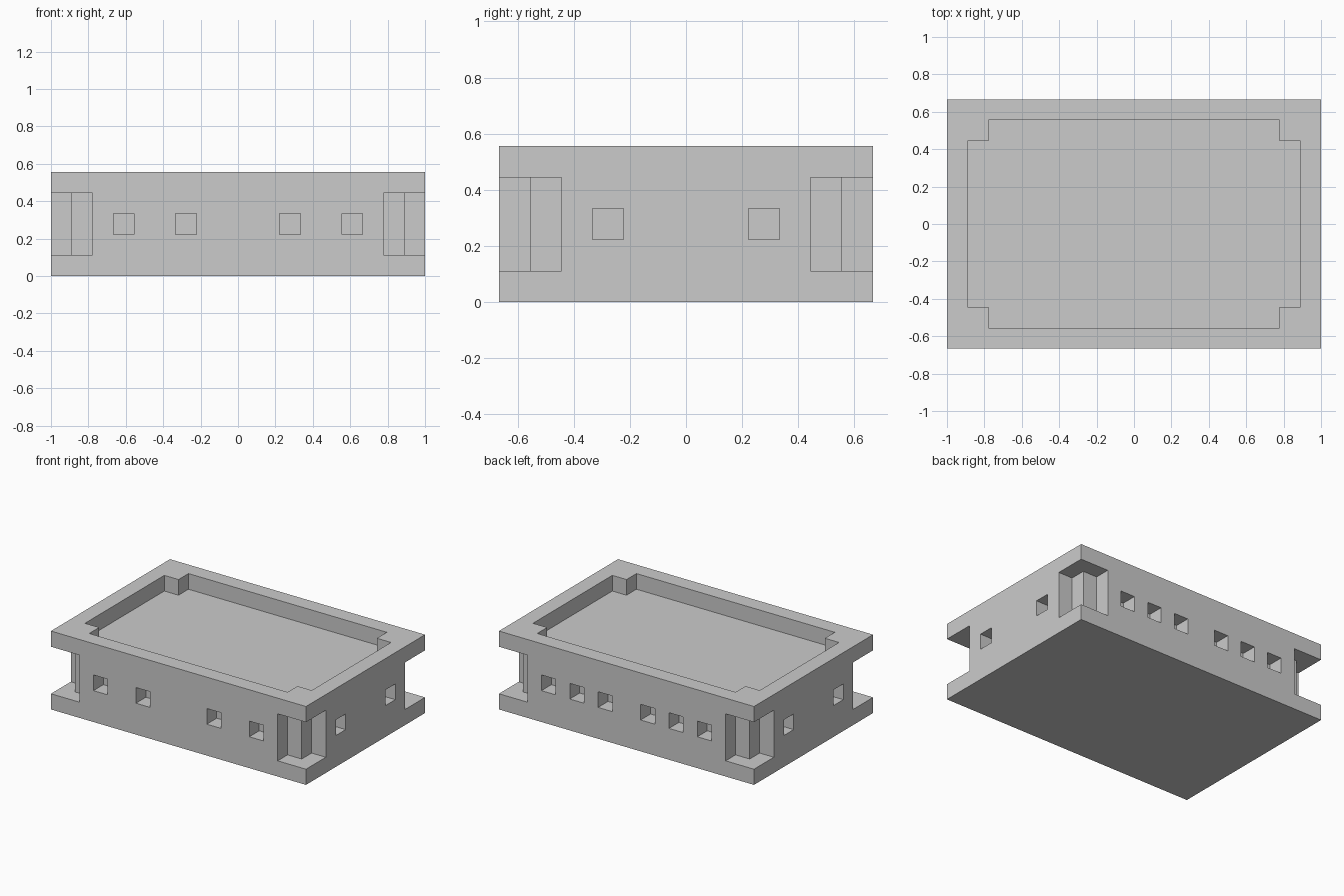
import bpy, bmesh

if "Cube" in bpy.data.objects:
    bpy.data.objects.remove(bpy.data.objects["Cube"])

U = 1 / 9  # module: the tray is 18 x 12 x 5 modules


def add_prism(bm, pts, z0, z1):
    """Extrude an xy outline (in modules) from z0 to z1."""
    face = bm.faces.new([bm.verts.new((x * U, y * U, z0 * U)) for x, y in pts])
    ext = bmesh.ops.extrude_face_region(bm, geom=[face])["geom"]
    verts = [v for v in ext if isinstance(v, bmesh.types.BMVert)]
    bmesh.ops.translate(bm, verts=verts, vec=(0, 0, (z1 - z0) * U))


def rect(x0, x1, y0, y1):
    return [(x0, y0), (x1, y0), (x1, y1), (x0, y1)]


def make(name, prisms):
    bm = bmesh.new()
    for p in prisms:
        add_prism(bm, *p)
    bmesh.ops.recalc_face_normals(bm, faces=bm.faces)
    me = bpy.data.meshes.new(name)
    bm.to_mesh(me)
    bm.free()
    ob = bpy.data.objects.new(name, me)
    bpy.context.collection.objects.link(ob)
    return ob


def carve(target, name, prisms):
    cutter = make(name, prisms)
    cutter.hide_render = True
    mod = target.modifiers.new(name, 'BOOLEAN')
    mod.operation, mod.solver, mod.object = 'DIFFERENCE', 'EXACT', cutter
    bpy.context.view_layer.objects.active = target
    bpy.ops.object.modifier_apply(modifier=mod.name)
    bpy.data.objects.remove(cutter)


# Solid block
body = make("container_body", [(rect(-9, 9, -6, 6), 0, 5)])

# Stepped recess at each vertical corner
step = [(7, 7), (7, 5), (8, 5), (8, 4), (10, 4), (10, 7)]
carve(body, "corner_recess",
      [([(sx * x, sy * y) for x, y in step], 1, 4)
       for sx in (-1, 1) for sy in (-1, 1)])

# Shallow top tray with notched corners
q = [(8, 4), (7, 4), (7, 5)]
tray = (q + [(-x, y) for x, y in reversed(q)]
        + [(-x, -y) for x, y in q] + [(x, -y) for x, y in reversed(q)])
carve(body, "top_tray", [(tray, 4, 6)])

# Square blind holes: four in front, six behind, two on each end
holes = [rect(x, x + 1, -7, -5) for x in (-6, -3, 2, 5)]
holes += [rect(x, x + 1, 5, 7) for x in (-6, -4, -2, 1, 3, 5)]
for y in (-3, 2):
    holes += [rect(8, 10, y, y + 1), rect(-10, -8, y, y + 1)]
carve(body, "side_holes", [(h, 2, 3) for h in holes])
